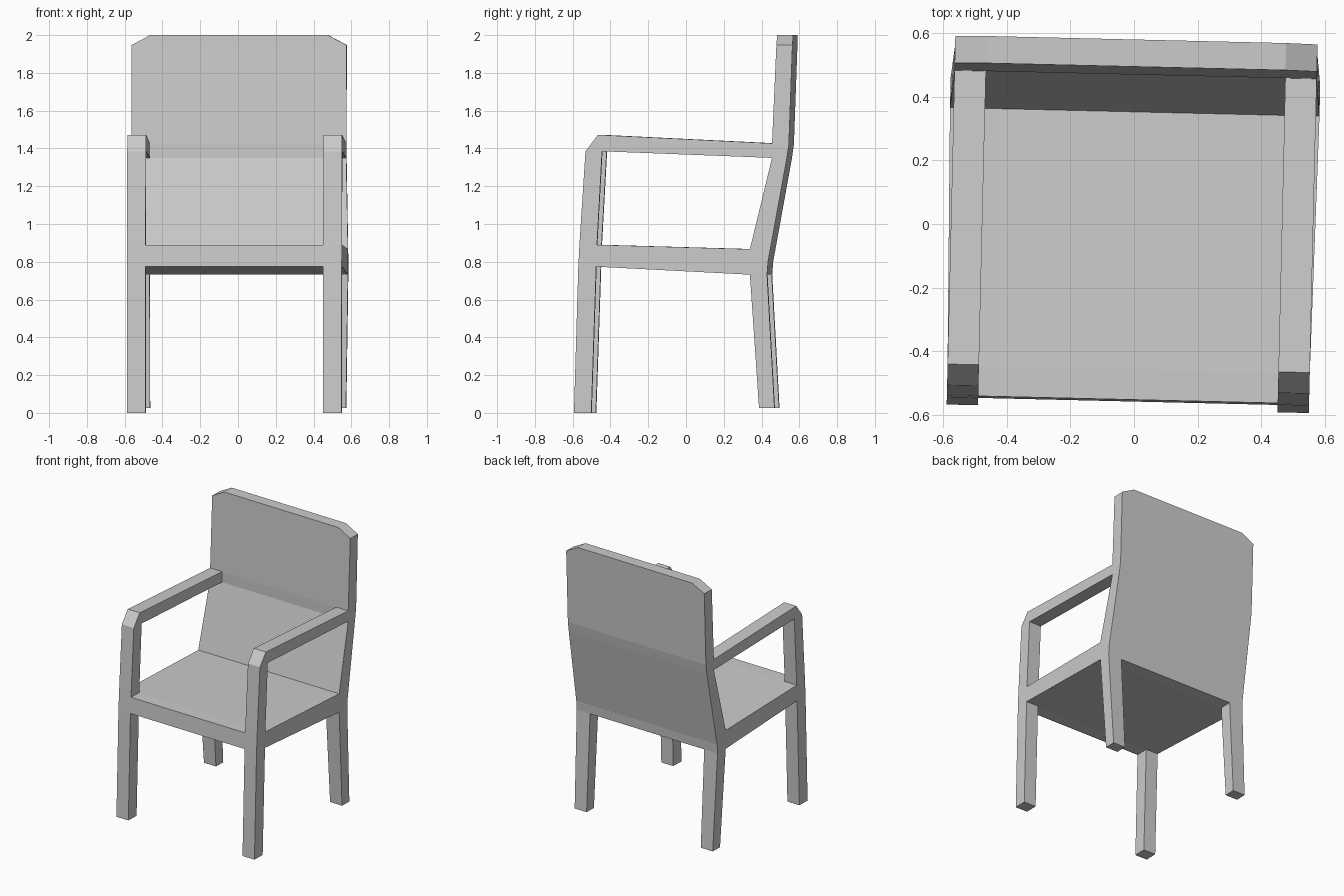
import bpy, bmesh, math
from collections import Counter
from mathutils import Matrix, Vector

if "Cube" in bpy.data.objects:
    bpy.data.objects.remove(bpy.data.objects["Cube"])

# Side profile points: (y, z)
P = dict(
    a=(-.58, 0), b=(-.488, 0),                           # front foot
    d=(-.557, .774), c=(-.462, .774),                    # seat front, underside
    f=(-.551, .89), e=(-.458, .89),                      # seat front, top
    h=(-.519, 1.385), g=(-.431, 1.385), i=(-.453, 1.472),  # arm front corner
    j=(.469, 1.427), k=(.469, 1.35),                     # arm meets back
    l=(.352, .867), m=(.352, .732),                      # seat rear
    n=(.448, .80), o=(.443, .732),                       # rear of seat joint
    p=(.548, 1.35), q=(.558, 1.42),                      # bend of backrest
    r=(.492, 1.948), s=(.577, 1.948),                    # start of top chamfer
    t=(.494, 2.0), u=(.579, 2.0),                        # top edge
    v=(.400, .027), w=(.482, .027))                      # rear foot

# Each part: profile cells, with the bands across x they fill (0 left, 1 middle, 2 right)
SIDES, FULL = (0, 2), (0, 1, 2)
PARTS = {
    "front_legs": (SIDES, ["abcd"]),
    "arm_posts": (SIDES, ["fegh", "hgi"]),
    "arms": (SIDES, ["gkji"]),
    "seat": (FULL, ["dcef", "cmle", "monl"]),
    "backrest": (FULL, ["lnpk", "kpqj", "jqsr", "rsut"]),
    "back_legs": (SIDES, ["vwom"]),
}
INNER, OUTER = .47, .5685
FLARE = {k: .58 for k in "lmno"}
CHAMFER = {"t": "r", "u": "s"}
PLACE = Matrix.Translation((-.006, 0, 0)) @ Matrix.Rotation(math.radians(-1.35), 4, 'Z')


def position(key):
    """Point of the profile at one of four stations across the width."""
    name, station = key
    outer = station in (0, 3)
    if outer:
        name = CHAMFER.get(name, name)
    half = FLARE.get(name, OUTER) if outer else INNER
    return PLACE @ Vector((-half if station < 2 else half, *P[name]))


def cell_faces(cell, band):
    """Two caps and the side walls of one profile cell in one band."""
    caps = [[(n, st) for n in cell] for st in (band, band + 1)]
    walls = [[(x, band), (y, band), (y, band + 1), (x, band + 1)]
             for x, y in zip(cell, cell[1:] + cell[0])]
    return caps + walls


# Count faces so that the joints between neighbouring cells stay open
count = Counter(frozenset(face)
                for bands, cells in PARTS.values()
                for cell in cells for band in bands
                for face in cell_faces(cell, band))

for name, (bands, cells) in PARTS.items():
    bm = bmesh.new()
    for cell in cells:
        for band in bands:
            pts = [position((n, st)) for n in cell for st in (band, band + 1)]
            centre = sum(pts, Vector()) / len(pts)
            for face in cell_faces(cell, band):
                if count[frozenset(face)] > 1:
                    continue
                # skip the cap that the chamfer collapses to a line
                unique = []
                for co in map(position, face):
                    if all((co - x).length > 1e-5 for x in unique):
                        unique.append(co)
                if len(unique) < 3:
                    continue
                f = bm.faces.new([bm.verts.new(co) for co in unique])
                f.normal_update()
                if f.normal.dot(f.calc_center_median() - centre) < 0:
                    f.normal_flip()
    bmesh.ops.remove_doubles(bm, verts=bm.verts, dist=1e-5)
    mesh = bpy.data.meshes.new(name)
    bm.to_mesh(mesh)
    bm.free()
    bpy.context.collection.objects.link(bpy.data.objects.new(name, mesh))
